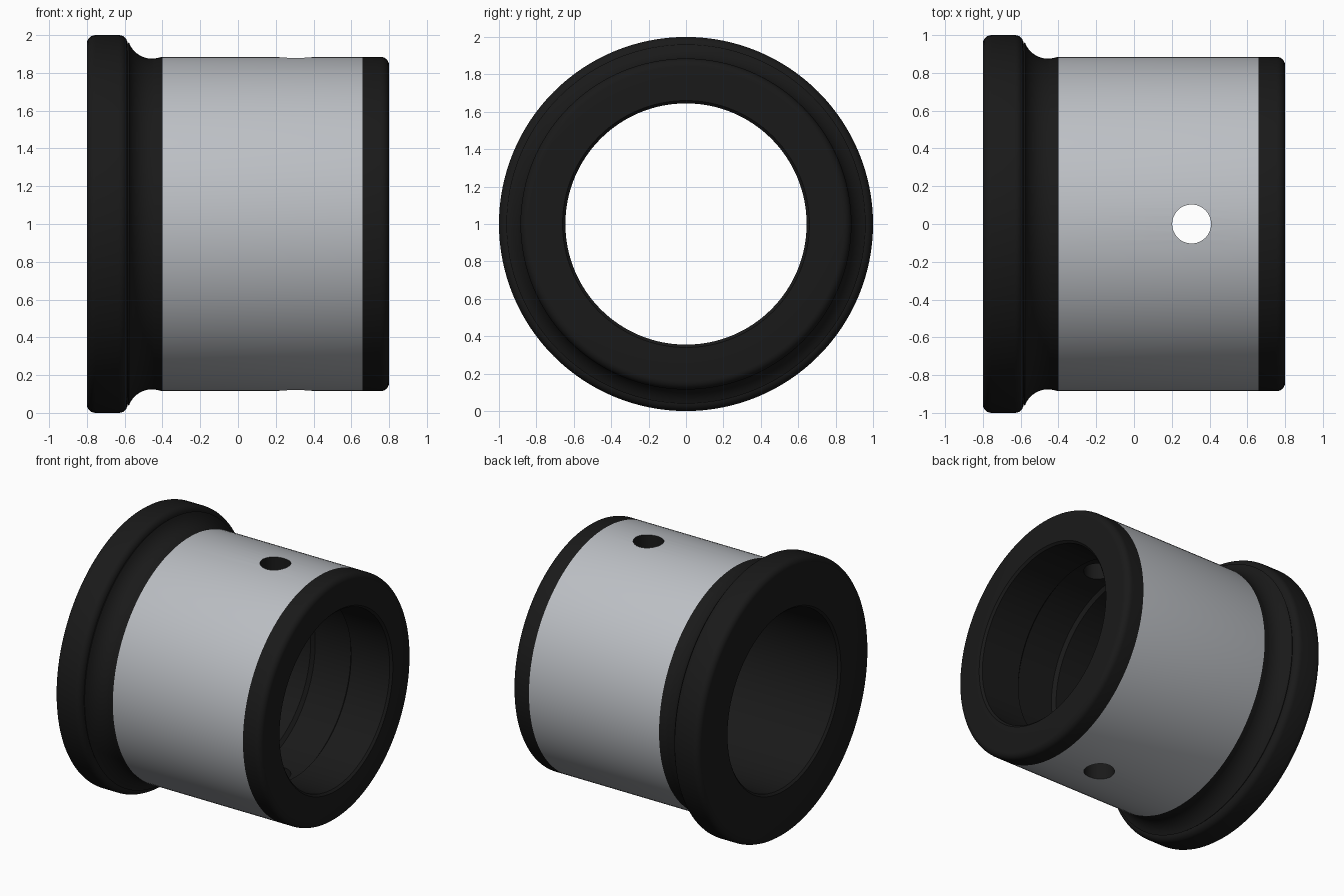
import bpy, bmesh, math

if "Cube" in bpy.data.objects:
    bpy.data.objects.remove(bpy.data.objects["Cube"])

def mat(name, c):
    m = bpy.data.materials.new(name)
    m.diffuse_color = (*c, 1)
    m.use_nodes = True
    m.node_tree.nodes["Principled BSDF"].inputs["Base Color"].default_value = m.diffuse_color
    return m

black = mat("black", (0.01, 0.01, 0.01))
grey = mat("steel_grey", (0.5, 0.52, 0.55))

def arc(cx, cr, rad, a0, a1, n=6):
    return [(cx + rad * math.cos(math.radians(a0 + (a1 - a0) * i / n)),
             cr + rad * math.sin(math.radians(a0 + (a1 - a0) * i / n))) for i in range(n + 1)]

# Closed (x, radius) section: flange, undercut, sleeve, bore with annular groove
profile = [(-0.8, 0.66)]
profile += arc(-0.755, 0.955, 0.045, 180, 90)
profile += arc(-0.63, 0.955, 0.045, 90, 0)
profile += arc(-0.455, 1.005, 0.13, 200, 270, 8)
profile += [(-0.445, 0.875), (-0.40, 0.885), (0.66, 0.885)]
profile += arc(0.755, 0.84, 0.045, 90, 0)
profile += [(0.8, 0.66), (0.785, 0.645), (0.47, 0.645), (0.45, 0.67),
            (0.16, 0.67), (0.14, 0.645), (-0.785, 0.645)]

# Bushing body revolved around the x axis
SEG = 128
bm = bmesh.new()
rings = []
for s in range(SEG):
    a = 2 * math.pi * s / SEG
    rings.append([bm.verts.new((x, r * math.sin(a), 1 + r * math.cos(a))) for x, r in profile])
n = len(profile)
for s in range(SEG):
    p, q = rings[s], rings[(s + 1) % SEG]
    for i in range(n):
        j = (i + 1) % n
        f = bm.faces.new((p[i], p[j], q[j], q[i]))
        # bare steel only on the long outer sleeve face
        f.material_index = 1 if profile[i] == (-0.40, 0.885) else 0
bmesh.ops.recalc_face_normals(bm, faces=bm.faces[:])
me = bpy.data.meshes.new("bushing_body")
bm.to_mesh(me)
bm.free()
me.materials.append(black)
me.materials.append(grey)
body = bpy.data.objects.new("bushing_body", me)
bpy.context.collection.objects.link(body)

# Grease hole through top and bottom walls
bpy.ops.mesh.primitive_cylinder_add(vertices=48, radius=0.103, depth=2.4, location=(0.305, 0, 1))
cutter = bpy.context.object
cutter.name = "grease_hole_cutter"
cutter.data.materials.append(black)
cutter.hide_render = True
mod = body.modifiers.new("grease_hole", 'BOOLEAN')
mod.operation = 'DIFFERENCE'
mod.solver = 'EXACT'
mod.object = cutter

bpy.context.view_layer.objects.active = body
bpy.ops.object.select_all(action='DESELECT')
body.select_set(True)
bpy.ops.object.modifier_apply(modifier=mod.name)
bpy.data.objects.remove(cutter)
bpy.ops.object.shade_smooth_by_angle(angle=math.radians(30))
